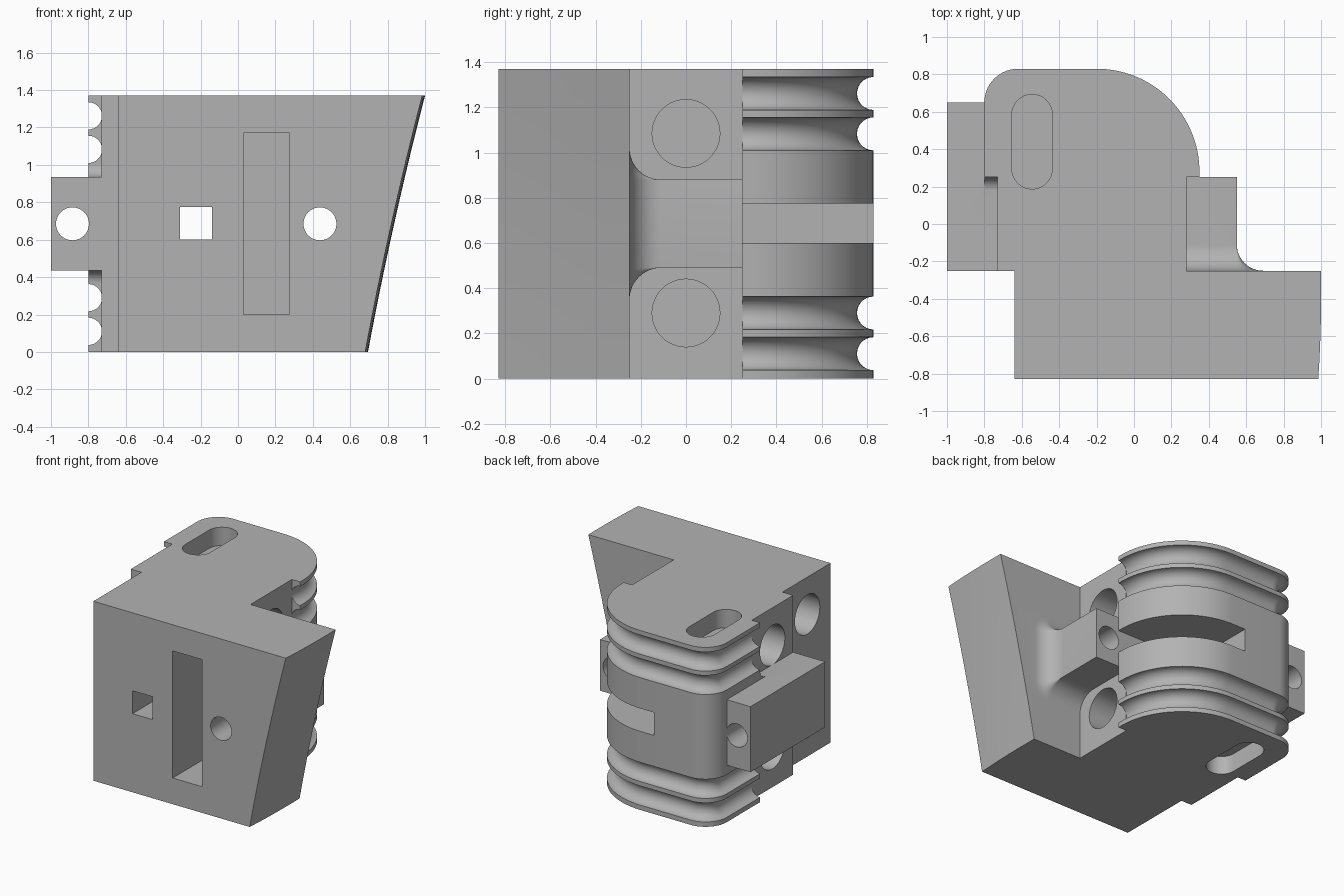
import bpy, bmesh
from math import sin, cos, pi, sqrt
from mathutils import Matrix

old = bpy.data.objects.get("Cube")
if old:
    bpy.data.objects.remove(old, do_unlink=True)

H = 1.37
MID = H / 2
HOLE_Z = (0.29, 1.085)

grey = bpy.data.materials.new("plain grey")
grey.use_nodes = True
grey.diffuse_color = (0.45, 0.45, 0.45, 1)
grey.node_tree.nodes["Principled BSDF"].inputs["Base Color"].default_value = (0.45, 0.45, 0.45, 1)


def finish(name, bm):
    bmesh.ops.recalc_face_normals(bm, faces=bm.faces)
    mesh = bpy.data.meshes.new(name)
    bm.to_mesh(mesh)
    bm.free()
    mesh.materials.append(grey)
    ob = bpy.data.objects.new(name, mesh)
    bpy.context.collection.objects.link(ob)
    return ob


def loft(name, rings):
    """Skin a list of equal-length point rings and cap both ends."""
    bm = bmesh.new()
    rows = [[bm.verts.new(p) for p in ring] for ring in rings]
    n = len(rows[0])
    for a, b in zip(rows, rows[1:]):
        for i in range(n):
            j = (i + 1) % n
            bm.faces.new((a[i], a[j], b[j], b[i]))
    bm.faces.new(rows[0])
    bm.faces.new(rows[-1])
    return finish(name, bm)


def box(name, x0, x1, y0, y1, z0, z1):
    corners = ((x0, y0), (x1, y0), (x1, y1), (x0, y1))
    return loft(name, [[(x, y, z) for x, y in corners] for z in (z0, z1)])


def rod(name, axis, centre, radius, length):
    bm = bmesh.new()
    turn = Matrix.Rotation(pi / 2, 4, 'Y' if axis == 'X' else 'X')
    bmesh.ops.create_cone(bm, cap_ends=True, segments=48, radius1=radius, radius2=radius,
                          depth=length, matrix=Matrix.Translation(centre) @ turn)
    return finish(name, bm)


def arc(cx, cy, r, a0, a1, n):
    return [(cx + r * cos(a0 + (a1 - a0) * i / n), cy + r * sin(a0 + (a1 - a0) * i / n))
            for i in range(n + 1)]


# Front block with a leaning, gently hollow right-hand face
def lean(y, z):
    t = z / H
    return 0.695 + 0.305 * t - 0.05 * t * (1 - t) - 0.015 * max(0, (-0.4 - y) / 0.43) ** 2


rings = []
for k in range(13):
    z = H * k / 12
    side = [(lean(y, z), y, z) for y in [-0.83 + 0.58 * i / 6 for i in range(7)]]
    rings.append([(-0.64, -0.83, z)] + side + [(-0.64, -0.25, z)])
body = loft("bracket_body", rings)

# Rounded rear drum with two pairs of half-round grooves
GROOVE = 0.073


def drum_ring(z, d):
    pts = [(0.35 - d, 0.25)] + arc(-0.2, 0.28, 0.55 - d, 0, pi / 2, 32)
    pts += arc(-0.62, 0.65, 0.18 - d, pi / 2, pi, 14) + [(-0.8 + d, 0.25)]
    return [(x, y, z) for x, y in pts]


levels = [(0, 0)]
for c in (0.11, 0.29, 1.083, 1.262):
    levels += [(c - GROOVE * cos(pi * i / 14), GROOVE * sin(pi * i / 14)) for i in range(15)]
levels.append((H, 0))
drum = loft("rear_drum", [drum_ring(z, d) for z, d in levels])

# Middle core and left lug
core = box("middle_core", -0.73, 0.28, -0.25, 0.25, 0, H)
left_lug = box("left_lug", -1, -0.7, -0.25, 0.65, 0.435, 0.935)

# Concave fillets between the left lug and the drum ledge
fillets = []
for z, s in ((0.935, 1), (0.435, -1)):
    curve = arc(0.18, 0.07, 0.07, -pi / 2, 0, 10)
    prof = [(y, z + s * h) for y, h in curve] + [(0.28, z + s * 0.07), (0.28, z - s * 0.02),
                                                 (0.18, z - s * 0.02)]
    fillets.append(loft("lug_fillet", [[(x, y, h) for y, h in prof] for x in (-0.8, -0.71)]))

# Right lug flaring into the front block
R = 0.14
flare = []
for i in range(13):
    a = pi / 2 * i / 12
    flare.append((-0.25 + R * (1 - cos(a)), max(R * (1 - sin(a)), 0.0005)))
rings = []
for y, o in [(-0.27, R)] + flare + [(0.25, 0.0005)]:
    ring = [(0.2, 0.49 - o)] + arc(0.55, 0.49, o, -pi / 2, 0, 8)
    ring += arc(0.55, 0.88, o, 0, pi / 2, 8) + [(0.2, 0.88 + o)]
    rings.append([(x, y, z) for x, z in ring])
right_lug = loft("right_lug", rings)

# Cutters: through holes, front pocket and rear window
cutters = [
    rod("left_lug_hole", 'Y', (-0.885, 0, 0.685), 0.088, 3),
    rod("right_lug_hole", 'Y', (0.438, 0, 0.685), 0.088, 3),
    box("square_hole", -0.31, -0.14, -1, 1, 0.6, 0.775),
    box("front_pocket", 0.03, 0.275, -1, -0.43, 0.2, 1.17),
    box("rear_window", -0.31, 0.6, 0.251, 1, 0.6, 0.775),
]

# Blind round holes in the sides
for z in HOLE_Z:
    cutters += [
        rod("right_side_hole", 'X', (0.19, 0, z), 0.15, 0.5),
        rod("left_side_hole", 'X', (-0.68, 0, z), 0.15, 0.5),
        rod("block_side_hole", 'X', (-0.6, -0.55, z), 0.15, 0.5),
    ]

# Shallow rounded slots in the top and bottom
for z0, z1 in ((-0.1, 0.14), (H - 0.14, H + 0.1)):
    outline = arc(-0.545, 0.585, 0.108, 0, pi, 16) + arc(-0.545, 0.295, 0.108, pi, 2 * pi, 16)
    cutters.append(loft("rounded_slot", [[(x, y, z) for x, y in outline] for z in (z0, z1)]))

# Combine everything into one solid
bpy.context.view_layer.objects.active = body


def combine(tool, operation):
    mod = body.modifiers.new(tool.name, 'BOOLEAN')
    mod.operation = operation
    mod.solver = 'EXACT'
    mod.object = tool
    bpy.ops.object.modifier_apply(modifier=mod.name)
    bpy.data.objects.remove(tool, do_unlink=True)


for part in [core, drum, left_lug] + fillets + [right_lug]:
    combine(part, 'UNION')
for tool in cutters:
    combine(tool, 'DIFFERENCE')

for ob in bpy.context.selected_objects:
    ob.select_set(False)
body.select_set(True)
bpy.ops.object.shade_smooth_by_angle(angle=pi / 6)
